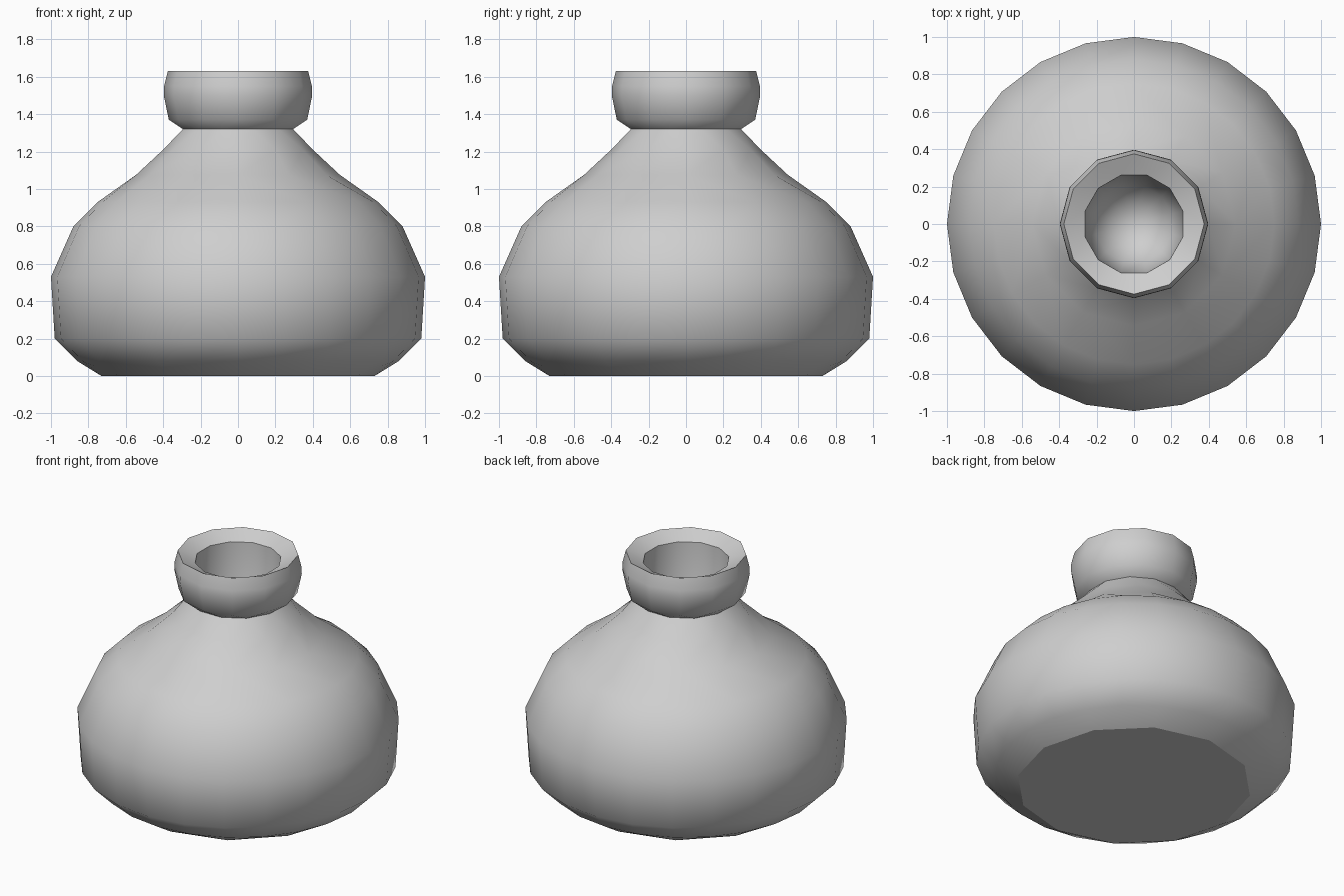
import bpy
import bmesh
from math import cos, sin, pi, radians

cube = bpy.data.objects.get("Cube")
if cube:
    bpy.data.objects.remove(cube, do_unlink=True)

# One plain grey clay
clay = bpy.data.materials.new("grey clay")
clay.use_nodes = True
grey = (0.62, 0.62, 0.62, 1)
clay.diffuse_color = grey
bsdf = next(n for n in clay.node_tree.nodes if n.type == 'BSDF_PRINCIPLED')
bsdf.inputs["Base Color"].default_value = grey


def add_ring(bm, sides, radius, z, turn):
    """Ring of vertices, turned by a fraction of one side."""
    angles = [2 * pi * (i + turn) / sides for i in range(sides)]
    return [(a, bm.verts.new((radius * cos(a), radius * sin(a), z))) for a in angles]


def bridge(bm, low, high):
    """Quads between matching rings, a zip of triangles between unlike ones."""
    n, m = len(low), len(high)
    if n == m and abs(low[0][0] - high[0][0]) < 0.001:
        for i in range(n):
            j = (i + 1) % n
            bm.faces.new((low[i][1], low[j][1], high[j][1], high[i][1]))
        return
    i = j = 0
    while i < n or j < m:
        a = low[i % n][1]
        b = high[j % m][1]
        next_low = low[(i + 1) % n][0] + 2 * pi * ((i + 1) // n)
        next_high = high[(j + 1) % m][0] + 2 * pi * ((j + 1) // m)
        if j >= m or (i < n and next_low <= next_high):
            i += 1
            bm.faces.new((a, low[i % n][1], b))
        else:
            j += 1
            bm.faces.new((a, high[j % m][1], b))


# Rings from the foot, over the lip and down into the mouth:
# sides, radius, height, turn
profile = [
    (12, 0.73, 0.0, 0),      # foot
    (24, 0.86, 0.08, 0),
    (24, 0.98, 0.2, 0),      # belly
    (24, 1.0, 0.53, 0),
    (24, 0.88, 0.8, 0),
    (24, 0.75, 0.93, 0),     # shoulder
    (12, 0.545, 1.075, 0),
    (12, 0.40, 1.21, 0),
    (12, 0.305, 1.32, 0.5),  # neck
    (12, 0.37, 1.37, 0),     # lip
    (12, 0.397, 1.5, 0),
    (12, 0.395, 1.55, 0),
    (12, 0.375, 1.63, 0),
    (12, 0.27, 1.58, 0.5),   # mouth
    (12, 0.26, 1.3, 0.5),
    (12, 0.21, 1.12, 0.5),
    (12, 0.11, 1.03, 0.5),
]

bm = bmesh.new()
rings = [add_ring(bm, *p) for p in profile]
for low, high in zip(rings, rings[1:]):
    bridge(bm, low, high)

# Flat underside and the rounded end of the hollow
bm.faces.new([v for _, v in reversed(rings[0])])
bottom = bm.verts.new((0, 0, 1.0))
last = [v for _, v in rings[-1]]
for a, b in zip(last, last[1:] + last[:1]):
    bm.faces.new((a, b, bottom))
bmesh.ops.recalc_face_normals(bm, faces=bm.faces)

mesh = bpy.data.meshes.new("round_bottle")
bm.to_mesh(mesh)
bm.free()
mesh.materials.append(clay)
bottle = bpy.data.objects.new("round_bottle", mesh)
bpy.context.collection.objects.link(bottle)

# Smooth skin with crisp neck, rim and foot
bpy.ops.object.select_all(action='DESELECT')
bottle.select_set(True)
bpy.context.view_layer.objects.active = bottle
bpy.ops.object.shade_smooth_by_angle(angle=radians(50))
for edge in mesh.edges:
    if all(mesh.vertices[v].co.z < 0.001 for v in edge.vertices):
        edge.use_edge_sharp = True
